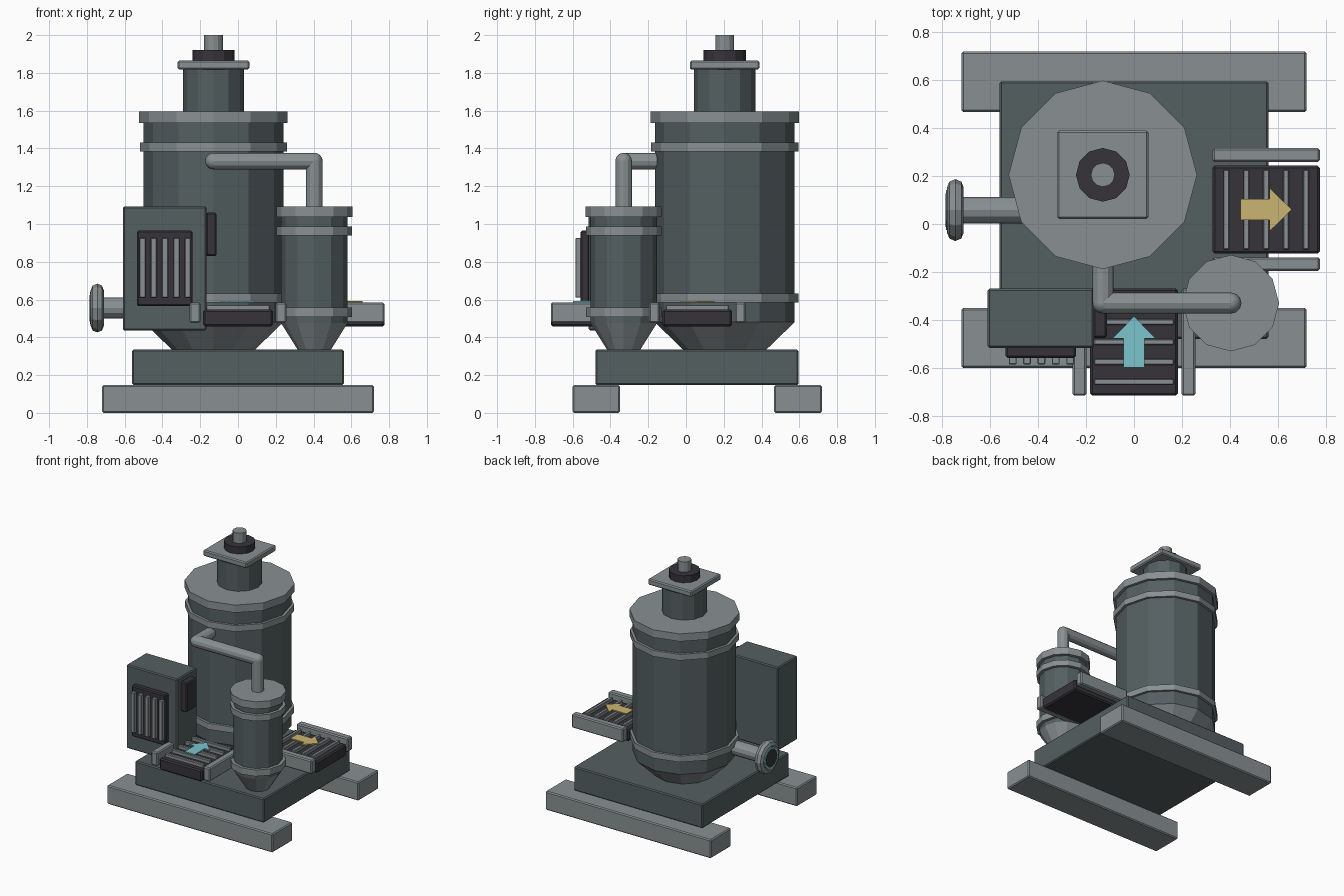
import bpy, bmesh
from math import pi, radians
from mathutils import Vector, Matrix

if "Cube" in bpy.data.objects:
    bpy.data.objects.remove(bpy.data.objects["Cube"], do_unlink=True)


def material(name, rgb):
    m = bpy.data.materials.new(name)
    m.use_nodes = True
    m.diffuse_color = (*rgb, 1)
    bsdf = next(n for n in m.node_tree.nodes if n.type == "BSDF_PRINCIPLED")
    bsdf.inputs["Base Color"].default_value = (*rgb, 1)
    bsdf.inputs["Roughness"].default_value = 0.7
    return m


SLATE = material("slate green", (0.09, 0.115, 0.12))
STEEL = material("light steel", (0.25, 0.28, 0.29))
DARK = material("charcoal", (0.037, 0.034, 0.042))
YELLOW = material("yellow", (0.6, 0.46, 0.17))
CYAN = material("cyan", (0.2, 0.56, 0.61))


def finish(name, bm, mat, matrix=Matrix()):
    bmesh.ops.recalc_face_normals(bm, faces=bm.faces[:])
    mesh = bpy.data.meshes.new(name)
    bm.to_mesh(mesh)
    bm.free()
    mesh.materials.append(mat)
    ob = bpy.data.objects.new(name, mesh)
    ob.matrix_world = matrix
    bpy.context.collection.objects.link(ob)
    return ob


def box(name, x, y, z, mat, bevel=0.008, matrix=Matrix()):
    """Box between (min, max) pairs, with a small edge bevel."""
    bm = bmesh.new()
    lo, hi = Vector((x[0], y[0], z[0])), Vector((x[1], y[1], z[1]))
    place = Matrix.Translation((lo + hi) / 2) @ Matrix.Diagonal((*(hi - lo), 1))
    bmesh.ops.create_cube(bm, size=1, matrix=place)
    ob = finish(name, bm, mat, matrix)
    if bevel:
        mod = ob.modifiers.new("bevel", "BEVEL")
        mod.width = bevel
        mod.segments = 1
    return ob


def rod(name, a, b, r1, mat, r2=None, sides=12):
    """Cylinder or cone from point a to point b."""
    a, b = Vector(a), Vector(b)
    bm = bmesh.new()
    turn = Vector((0, 0, 1)).rotation_difference(b - a).to_matrix().to_4x4()
    bmesh.ops.create_cone(bm, cap_ends=True, segments=sides, radius1=r1,
                          radius2=r1 if r2 is None else r2, depth=(b - a).length,
                          matrix=Matrix.Translation((a + b) / 2) @ turn)
    return finish(name, bm, mat)


def stack(prefix, x, y, parts):
    """Upright drums on one axis: name, bottom, top, radius, material, top radius."""
    for name, z0, z1, r, mat, *top in parts:
        rod(prefix + "_" + name, (x, y, z0), (x, y, z1), r, mat, *top)


def smooth(ob):
    for p in ob.data.polygons:
        p.use_smooth = True


# Skids and base
for name, y in (("front_skid", (-0.6, -0.35)), ("rear_skid", (0.467, 0.72))):
    box(name, (-0.72, 0.72), y, (0, 0.147), STEEL)
box("base", (-0.56, 0.56), (-0.48, 0.595), (0.147, 0.335), SLATE)

# Main vessel with its hopper, bands, neck and cap
VX, VY = -0.13, 0.205
stack("vessel", VX, VY, [
    ("hopper", 0.33, 0.48, 0.215, STEEL, 0.37),
    ("body", 0.48, 1.54, 0.37, SLATE),
    ("lower_band", 0.585, 0.633, 0.39, STEEL),
    ("upper_band", 1.384, 1.432, 0.39, STEEL),
    ("lid", 1.535, 1.595, 0.393, STEEL),
    ("neck", 1.59, 1.83, 0.162, SLATE),
    ("cap_collar", 1.86, 1.92, 0.112, DARK),
    ("cap_stem", 1.915, 2.0, 0.05, STEEL)])
box("cap_plate", (VX - 0.19, VX + 0.19), (VY - 0.184, VY + 0.184), (1.818, 1.865), STEEL)

# Small cyclone
CX, CY = 0.404, -0.33
stack("cyclone", CX, CY, [
    ("cone", 0.33, 0.475, 0.085, STEEL, 0.176),
    ("body", 0.475, 1.04, 0.176, SLATE),
    ("lower_band", 0.507, 0.557, 0.2, STEEL),
    ("upper_band", 0.94, 0.987, 0.2, STEEL),
    ("lid", 1.036, 1.093, 0.201, STEEL)])

# Transfer pipe with ball elbows
PR = 0.044
path = [(CX, CY, 1.08), (CX, CY, 1.333), (VX, CY, 1.333), (VX, VY - 0.3, 1.333)]
for i in range(3):
    smooth_rod = rod(f"transfer_pipe_{i + 1}", path[i], path[i + 1], PR, STEEL)
for i in (1, 2):
    bm = bmesh.new()
    bmesh.ops.create_uvsphere(bm, u_segments=12, v_segments=8, radius=PR,
                              matrix=Matrix.Translation(path[i]))
    smooth(finish(f"pipe_elbow_{i}", bm, STEEL))

# Control cabinet with vent grille and side switch box
box("cabinet", (-0.61, -0.167), (-0.517, -0.27), (0.437, 1.093), SLATE)
box("grille_panel", (-0.535, -0.242), (-0.558, -0.51), (0.565, 0.965), DARK)
for i in range(5):
    x = -0.386 + (i - 2) * 0.06
    box(f"grille_slat_{i + 1}", (x - 0.016, x + 0.016), (-0.585, -0.55),
        (0.61, 0.925), STEEL, 0.003)
box("switch_box", (-0.17, -0.113), (-0.475, -0.345), (0.83, 1.06), DARK)

# Side nozzle: pipe, rounded flange, accent ring and dark opening
NY, NZ = 0.058, 0.555
rod("nozzle_pipe", (-0.74, NY, NZ), (-0.4, NY, NZ), 0.055, STEEL)
bpy.ops.mesh.primitive_torus_add(major_segments=12, minor_segments=8, major_radius=0.094,
                                 minor_radius=0.035, location=(-0.745, NY, NZ),
                                 rotation=(0, radians(90), 0))
flange = bpy.context.object
flange.name = "nozzle_flange"
flange.data.materials.append(STEEL)
rod("nozzle_accent", (-0.783, NY, NZ), (-0.776, NY, NZ), 0.084, CYAN)
rod("nozzle_opening", (-0.786, NY, NZ), (-0.72, NY, NZ), 0.07, DARK)


def conveyor(prefix, x, y, angle, colour):
    """Slatted belt along local x with two side rails and a direction arrow."""
    m = Matrix.Translation((x, y, 0)) @ Matrix.Rotation(angle, 4, "Z")
    half = 0.224
    box(prefix + "_belt", (-half, half), (-0.184, 0.184), (0.457, 0.547), DARK, 0.01, m)
    for side, s in (("left", 1), ("right", -1)):
        ys = sorted((s * 0.199, s * 0.256))
        box(f"{prefix}_{side}_rail", (-half, half), ys, (0.477, 0.584), STEEL, 0.008, m)
    for i in range(5):
        c = (i - 2) * 0.083
        box(f"{prefix}_slat_{i + 1}", (c - 0.012, c + 0.012), (-0.166, 0.166),
            (0.54, 0.572), STEEL, 0.003, m)
    # Arrow plate
    outline = [(-0.107, -0.044), (0.015, -0.044), (0.015, -0.09), (0.107, 0),
               (0.015, 0.09), (0.015, 0.044), (-0.107, 0.044)]
    bm = bmesh.new()
    face = bm.faces.new([bm.verts.new((px, py, 0.584)) for px, py in outline])
    top = bmesh.ops.extrude_face_region(bm, geom=[face])["geom"]
    bmesh.ops.translate(bm, vec=(0, 0, 0.009),
                        verts=[v for v in top if isinstance(v, bmesh.types.BMVert)])
    finish(prefix + "_arrow", bm, colour, m)


# Infeed and outfeed conveyors
conveyor("infeed", 0, -0.492, pi / 2, CYAN)
conveyor("outfeed", 0.551, 0.06, 0, YELLOW)
